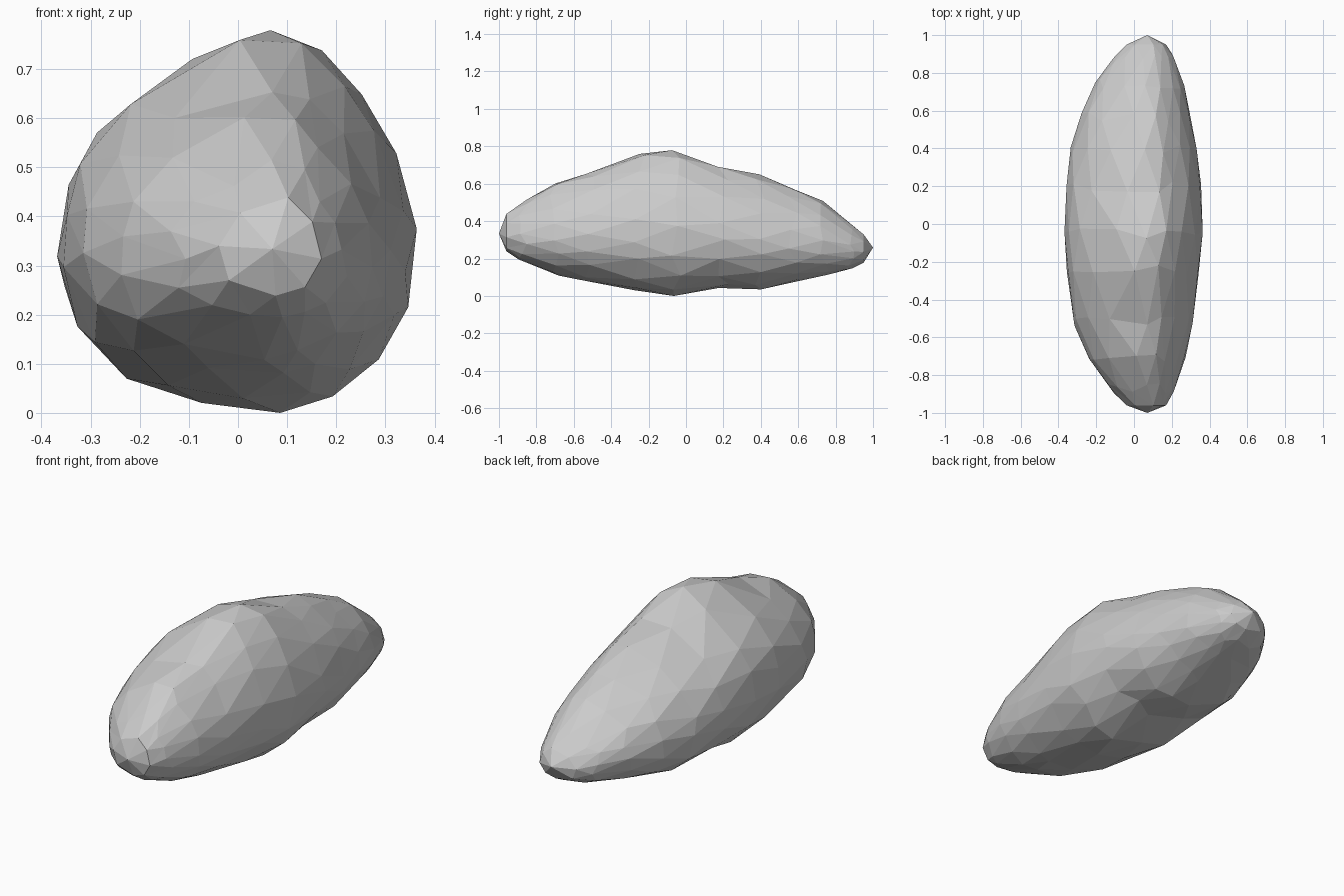
import bpy, bmesh, random
from mathutils import Vector

if "Cube" in bpy.data.objects:
    bpy.data.objects.remove(bpy.data.objects["Cube"])

random.seed(4)

# Stations along the length: y, left x, right x, bottom z, top z
STATIONS = [
    (-0.96, -0.04, 0.17, 0.24, 0.44), (-0.87, -0.13, 0.22, 0.18, 0.50),
    (-0.70, -0.25, 0.275, 0.115, 0.60), (-0.52, -0.32, 0.31, 0.075, 0.65),
    (-0.25, -0.355, 0.345, 0.025, 0.755), (-0.05, -0.365, 0.365, 0.0, 0.77),
    (0.20, -0.36, 0.355, 0.05, 0.685), (0.40, -0.335, 0.33, 0.035, 0.64),
    (0.57, -0.29, 0.30, 0.075, 0.575), (0.74, -0.21, 0.265, 0.11, 0.50),
    (0.87, -0.12, 0.22, 0.14, 0.395), (0.95, -0.04, 0.17, 0.18, 0.33),
]
# Egg-shaped middle section (x, z), counter-clockwise from the bottom
SECTION = [
    (0.04, 0.0), (0.15, 0.015), (0.25, 0.07), (0.33, 0.17), (0.365, 0.29),
    (0.355, 0.43), (0.30, 0.58), (0.22, 0.69), (0.13, 0.77), (-0.01, 0.77),
    (-0.21, 0.65), (-0.32, 0.53), (-0.36, 0.39), (-0.362, 0.27),
    (-0.29, 0.12), (-0.16, 0.04),
]
N = len(SECTION)


def section_point(t):
    """Smooth closed curve through the section, as fractions of its box."""
    i, f = int(t // 1), t % 1
    a, b, c, d = (Vector(SECTION[(i + k) % N]) for k in (-1, 0, 1, 2))
    p = 0.5 * (2 * b + (c - a) * f + (2 * a - 5 * b + 4 * c - d) * f ** 2
               + (3 * b - a - 3 * c + d) * f ** 3)
    return (p.x + 0.365) / 0.73, p.y / 0.77


def station(y):
    """Interpolated box of the rock at y."""
    y = min(max(y, STATIONS[0][0]), STATIONS[-1][0])
    for s, e in zip(STATIONS, STATIONS[1:]):
        if y <= e[0]:
            f = (y - s[0]) / (e[0] - s[0])
            return [p + (q - p) * f for p, q in zip(s, e)]


bm = bmesh.new()

# Staggered rings, loosened along the length for irregular facets
rings = []
for r, s in enumerate(STATIONS):
    end = r in (0, len(STATIONS) - 1)
    step = 2 if end else 1
    ring = []
    for i in range(0, N, step):
        t = i + (0.5 * (r % 2) if not end else 0)
        if not end:
            t += random.uniform(-0.15, 0.15)
        u, v = section_point(t % N)
        jitter = 0 if end else random.uniform(-0.03, 0.03)
        y, xl, xr, zb, zt = station(s[0] + jitter)
        ring.append(bm.verts.new((xl + (xr - xl) * u, y, zb + (zt - zb) * v)))
    rings.append(ring)

# Triangulated skin between neighbouring rings
for r, (a, b) in enumerate(zip(rings, rings[1:])):
    if len(a) != len(b):
        small, big = (a, b) if len(a) < len(b) else (b, a)
        for i in range(len(small)):
            p, q = small[i], small[(i + 1) % len(small)]
            j = 2 * i
            c, d, e = big[j], big[j + 1], big[(j + 2) % N]
            for f in ((p, c, d), (p, d, q), (q, d, e)):
                bm.faces.new(f)
    else:
        for i in range(N):
            k = (i + 1) % N
            if r % 2:
                bm.faces.new((a[i], a[k], b[k]))
                bm.faces.new((a[i], b[k], b[i]))
            else:
                bm.faces.new((a[i], a[k], b[i]))
                bm.faces.new((a[k], b[k], b[i]))

# Blunt tips
for ring, tip in ((rings[0], (0.07, -1.0, 0.335)), (rings[-1], (0.07, 1.0, 0.26))):
    v = bm.verts.new(tip)
    for i in range(len(ring)):
        bm.faces.new((ring[i], ring[(i + 1) % len(ring)], v))

# Merge nearly coplanar triangles into larger planes
bmesh.ops.dissolve_limit(bm, angle_limit=0.12, verts=bm.verts[:], edges=bm.edges[:])
bmesh.ops.recalc_face_normals(bm, faces=bm.faces[:])

# Rest on the ground
low = min(v.co.z for v in bm.verts)
bmesh.ops.translate(bm, verts=bm.verts[:], vec=(0, 0, -low))

mesh = bpy.data.meshes.new("boulder")
bm.to_mesh(mesh)
bm.free()
boulder = bpy.data.objects.new("boulder", mesh)
bpy.context.collection.objects.link(boulder)
